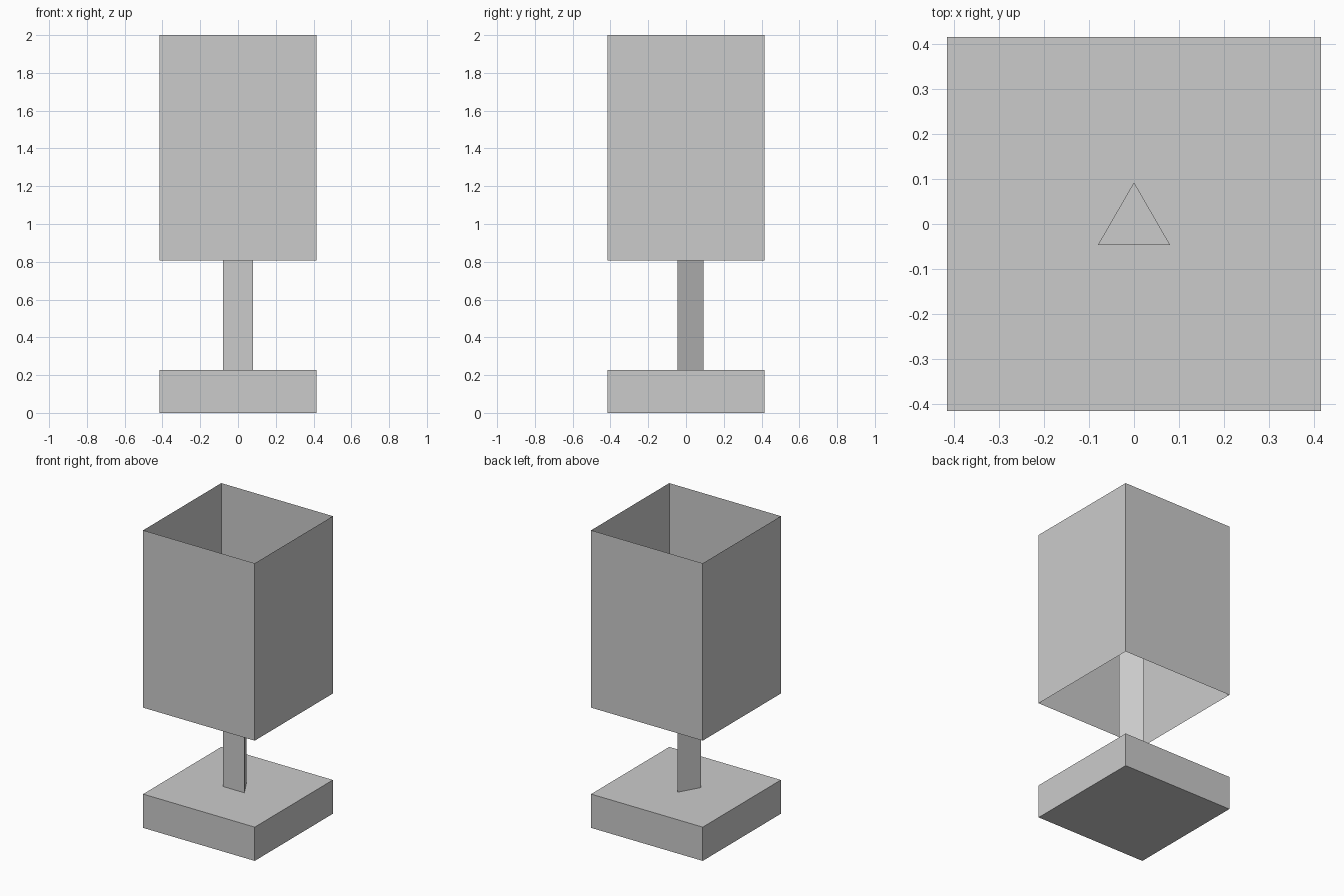
import bpy
from math import pi

if "Cube" in bpy.data.objects:
    bpy.data.objects.remove(bpy.data.objects["Cube"])

SIDE = 0.83                      # width of the square base and shade
SQUARE_R = SIDE / 2 ** 0.5       # corner radius of that square


def prism(name, sides, radius, z0, z1, turn, ends='NGON'):
    """Upright regular prism from z0 to z1; ends='NOTHING' leaves it open."""
    bpy.ops.mesh.primitive_cylinder_add(
        vertices=sides, radius=radius, depth=z1 - z0, end_fill_type=ends,
        location=(0, 0, (z0 + z1) / 2), rotation=(0, 0, turn))
    obj = bpy.context.object
    obj.name = name
    bpy.ops.object.transform_apply(location=False, rotation=True, scale=False)
    return obj


# Square block foot
prism("base", 4, SQUARE_R, 0.0, 0.227, pi / 4)

# Triangular post, one corner towards the back, rising inside the shade
# (the cylinder primitive starts with a vertex on +y)
stem = prism("stem", 3, 0.0924, 0.227, 1.405, 0)
if max(v.co.y for v in stem.data.vertices) < 0.09:
    stem.rotation_euler.z = pi / 2

# Thin square shade, open at top and bottom
prism("lamp_shade", 4, SQUARE_R, 0.808, 2.0, pi / 4, 'NOTHING')
